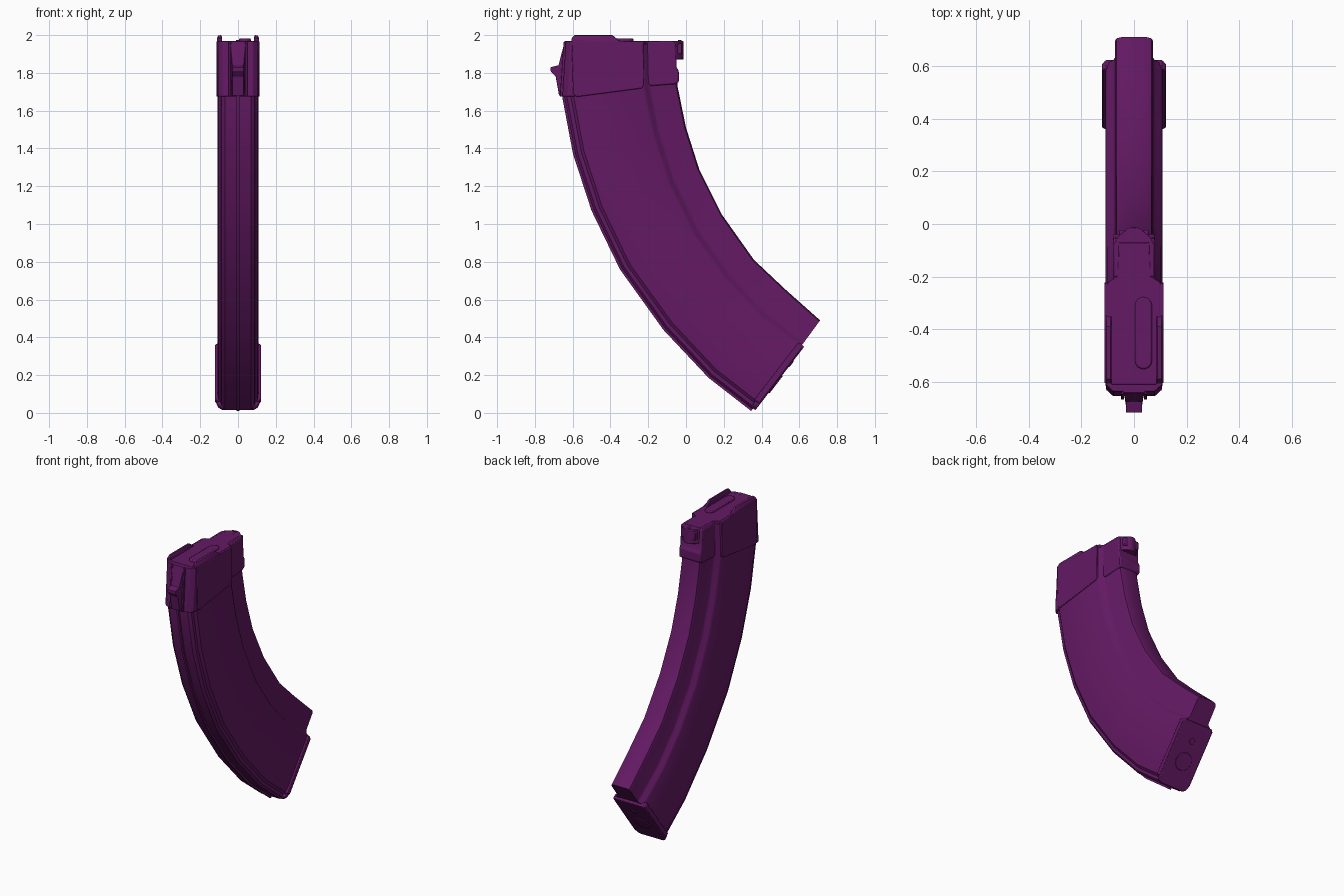
import bpy, bmesh, math
from mathutils import Vector, Matrix

if "Cube" in bpy.data.objects:
    bpy.data.objects.remove(bpy.data.objects["Cube"])

mat = bpy.data.materials.new("purple_shell")
mat.diffuse_color = (0.125, 0.01, 0.125, 1)
mat.use_nodes = True
mat.node_tree.nodes["Principled BSDF"].inputs["Base Color"].default_value = mat.diffuse_color


def finish(name, bm, bevel=0.0):
    bmesh.ops.recalc_face_normals(bm, faces=bm.faces)
    me = bpy.data.meshes.new(name)
    bm.to_mesh(me)
    bm.free()
    me.materials.append(mat)
    ob = bpy.data.objects.new(name, me)
    bpy.context.collection.objects.link(ob)
    if bevel:
        mod = ob.modifiers.new("bevel", 'BEVEL')
        mod.width, mod.segments, mod.limit_method = bevel, 2, 'ANGLE'
    bpy.ops.object.select_all(action='DESELECT')
    ob.select_set(True)
    bpy.context.view_layer.objects.active = ob
    bpy.ops.object.shade_smooth_by_angle(angle=math.radians(30))
    return ob


def loft(name, rings, bevel=0.0):
    bm = bmesh.new()
    loops = [[bm.verts.new(p) for p in r] for r in rings]
    n = len(loops[0])
    for a, b in zip(loops, loops[1:]):
        for i in range(n):
            bm.faces.new((a[i], a[(i + 1) % n], b[(i + 1) % n], b[i]))
    bm.faces.new(loops[0])
    bm.faces.new(loops[-1])
    return finish(name, bm, bevel)


def side_prism(name, pts, x0, x1, bevel=0.0):
    return loft(name, [[(x, y, z) for y, z in pts] for x in (x0, x1)], bevel)


def plan_prism(name, pts, z0, z1, bevel=0.0, m=Matrix()):
    return loft(name, [[m @ Vector((x, y, z)) for x, y in pts] for z in (z0, z1)], bevel)


def both(half):
    return half + [(-x, y) for x, y in reversed(half)]


def capsule(cx, cy, r, straight, n=10):
    pts = []
    for s in (1, -1):
        for i in range(n + 1):
            a = math.pi * i / n + (0 if s == 1 else math.pi)
            pts.append((cx + r * math.cos(a), cy + s * straight + r * math.sin(a)))
    return pts


# Curved body: stations of front edge and back edge, with rib position between
front = [(-.64, 1.965), (-.655, 1.67), (-.598, 1.37), (-.5, 1.07), (-.35, .76), (-.12, .44), (.12, .185), (.345, .01)]
rib = [(-.21, 1.965), (-.2, 1.72), (-.15, 1.48), (-.07, 1.23), (.06, .96), (.23, .72), (.41, .53), (.622, .37)]
back = [(-.06, 1.965), (-.045, 1.73), (0, 1.51), (.07, 1.29), (.19, 1.05), (.36, .81), (.53, .65), (.71, .49)]


def station(f, r, b):
    f, r, b = Vector(f), Vector(r), Vector(b)
    d, e = (r - f).normalized(), (b - r).normalized()
    half = [(.007, f), (.007, f + d * .012), (.07, f + d * .012), (.088, f + d * .025),
            (.09, f + d * .045), (.104, f + d * .06), (.108, f + d * .1),
            (.108, r - d * .03), (.1, r - d * .015), (.08, r), (.073, r + e * .015),
            (.073, b - e * .025), (.066, b - e * .007), (.048, b)]
    return [(x, p.x, p.y) for x, p in half] + [(-x, p.x, p.y) for x, p in reversed(half)]


loft("curved_body", [station(*s) for s in zip(front, rib, back)])

# Reinforced upper side panels and raised top lips
for s, tag in ((1, "right"), (-1, "left")):
    side_prism("upper_panel_" + tag,
               [(-.605, 1.968), (-.225, 1.968), (-.222, 1.735), (-.235, 1.718), (-.58, 1.673), (-.598, 1.69)],
               s * .095, s * .113, .004)
    loft("top_lip_" + tag, [[(s * x, y, z) for y, z in
         ((-.605, 1.95), (-.605, 1.968 + h * .5), (-.59, 1.97 + h), (-.39, 1.97 + h), (-.35, 1.968), (-.225, 1.965), (-.225, 1.95))]
         for x, h in ((.112, .012), (.104, .028), (.09, .03), (.086, .022))])
    side_prism("front_rib_" + tag, [(-.63, 1.965), (-.648, 1.965), (-.668, 1.675), (-.63, 1.675)],
               s * .038, s * .05, .003)

# Front collar and locking lug
loft("front_collar", [[(x, y + dy, z) for x, y in both([(.08, -.636), (.106, -.612), (.11, -.57)])]
                      for z, dy in ((1.675, -.018), (1.968, 0))], .003)
lug = [(-.62, 1.968), (-.642, 1.968), (-.675, 1.84), (-.717, 1.83), (-.717, 1.81), (-.69, 1.78), (-.672, 1.68), (-.62, 1.68)]
loft("front_lug", [[(s * (.042 if y > -.65 else .031), y, z) for y, z in lug] for s in (1, -1)], .002)

# Rear collar with notched tongue
side_prism("rear_collar", [(-.205, 1.965), (-.055, 1.965), (-.05, 1.83), (-.038, 1.81), (-.038, 1.75), (-.06, 1.74), (-.19, 1.73), (-.205, 1.745)],
           -.08, .08, .008)
plan_prism("rear_tongue", both([(.076, -.2), (.076, -.075), (.06, -.048), (.04, -.032), (.022, -.016), (.008, -.012)]),
           1.87, 1.968, .004)
plan_prism("tongue_pin", capsule(0, -.033, .01, 0), 1.95, 1.973)
side_prism("tongue_stop", [(-.07, 1.9), (-.022, 1.9), (-.022, 1.955), (-.07, 1.955)], -.055, .055, .004)

# Top deck with offset raised ridge
plan_prism("top_deck", both([(.085, -.61), (.1, -.59), (.1, -.22), (.062, -.2), (.058, -.07)]), 1.95, 1.97, .003)
plan_prism("deck_ridge", capsule(.036, -.415, .032, .105), 1.96, 1.982, .006)

# Floor plate, laid on the slanted lower end
u = Vector((0, .61, .792))
n = Vector((0, .792, -.61))
m = Matrix.Translation((0, .368, .045)) @ Matrix(((1, 0, 0), u, n)).transposed().to_4x4()
plan_prism("floor_plate", both([(.085, -.025), (.105, -.01), (.116, .02), (.116, .385), (.105, .4)]), -.012, .018, .005, m)
for s, tag in ((1, "right"), (-1, "left")):
    plan_prism("floor_rail_" + tag, [(s * .1, .005), (s * .121, .02), (s * .121, .385), (s * .1, .4)], -.02, .012, .004, m)
plan_prism("floor_button", capsule(0, .15, .058, 0, 14), .01, .023, .004, m)
plan_prism("floor_pin", capsule(0, .285, .02, 0), .01, .022, .003, m)
